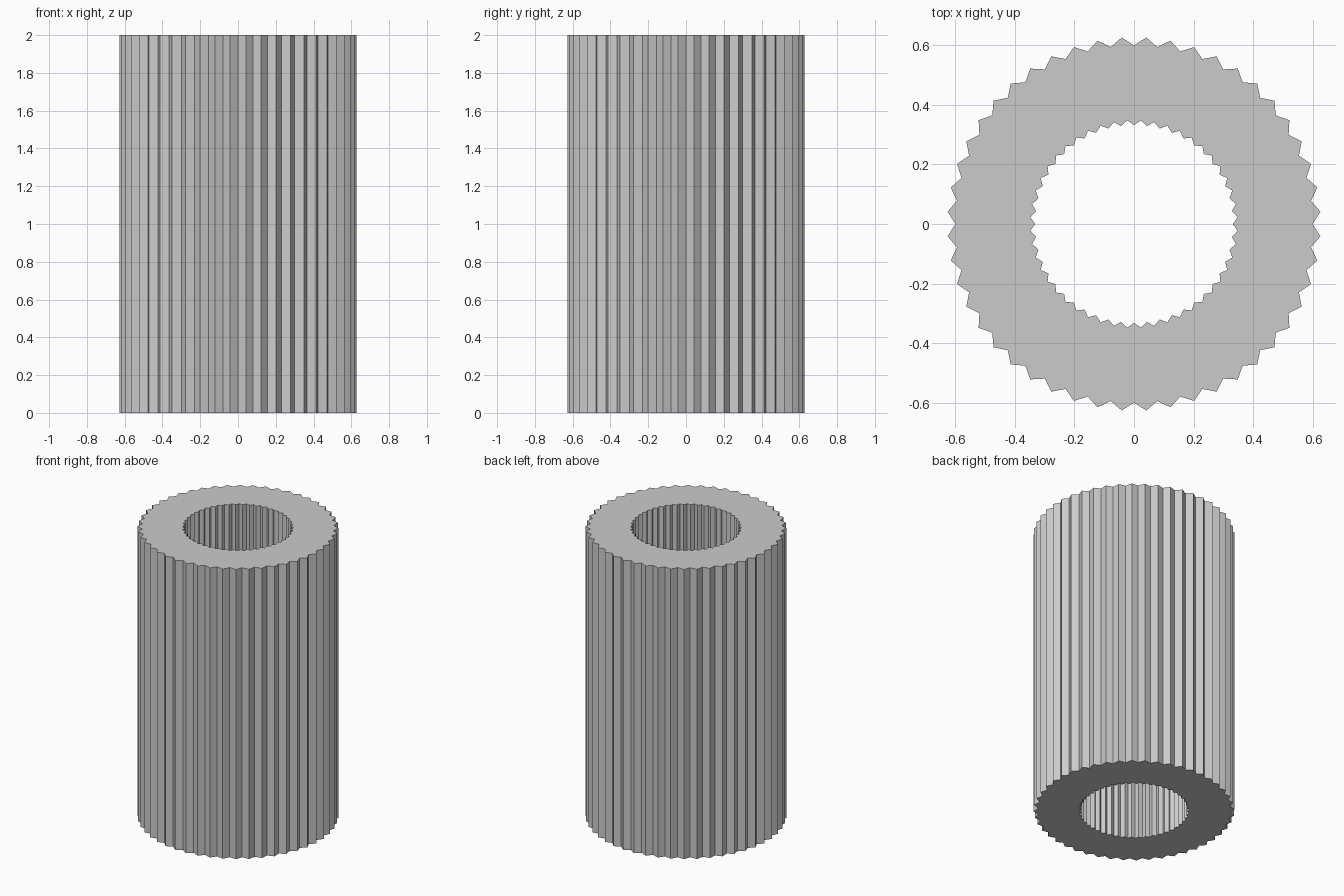
import bpy
import bmesh
from math import sin, cos, pi

cube = bpy.data.objects.get("Cube")
if cube:
    bpy.data.objects.remove(cube, do_unlink=True)

TEETH = 48
HEIGHT = 2.0

grey = bpy.data.materials.new("plain_grey")
grey.use_nodes = True
colour = (0.6, 0.6, 0.6, 1)
grey.diffuse_color = colour
grey.node_tree.nodes["Principled BSDF"].inputs["Base Color"].default_value = colour


def zigzag_ring(bm, valley, tip, z):
    """Ring of points alternating between the two radii."""
    steps = TEETH * 2
    return [bm.verts.new((r * cos(a), r * sin(a), z))
            for i in range(steps)
            for r, a in [(tip if i % 2 else valley, 2 * pi * i / steps)]]


# Fluted tube: outer and inner toothed walls joined by flat end rings
bm = bmesh.new()
loops = [
    zigzag_ring(bm, 0.6, 0.628, 0),
    zigzag_ring(bm, 0.6, 0.628, HEIGHT),
    zigzag_ring(bm, 0.332, 0.349, HEIGHT),
    zigzag_ring(bm, 0.332, 0.349, 0),
]
for k, a in enumerate(loops):
    b = loops[(k + 1) % len(loops)]
    for i in range(len(a)):
        j = (i + 1) % len(a)
        bm.faces.new((a[i], a[j], b[j], b[i]))
bmesh.ops.recalc_face_normals(bm, faces=bm.faces)

mesh = bpy.data.meshes.new("fluted_tube")
bm.to_mesh(mesh)
bm.free()
mesh.materials.append(grey)
tube = bpy.data.objects.new("fluted_tube", mesh)
bpy.context.collection.objects.link(tube)
